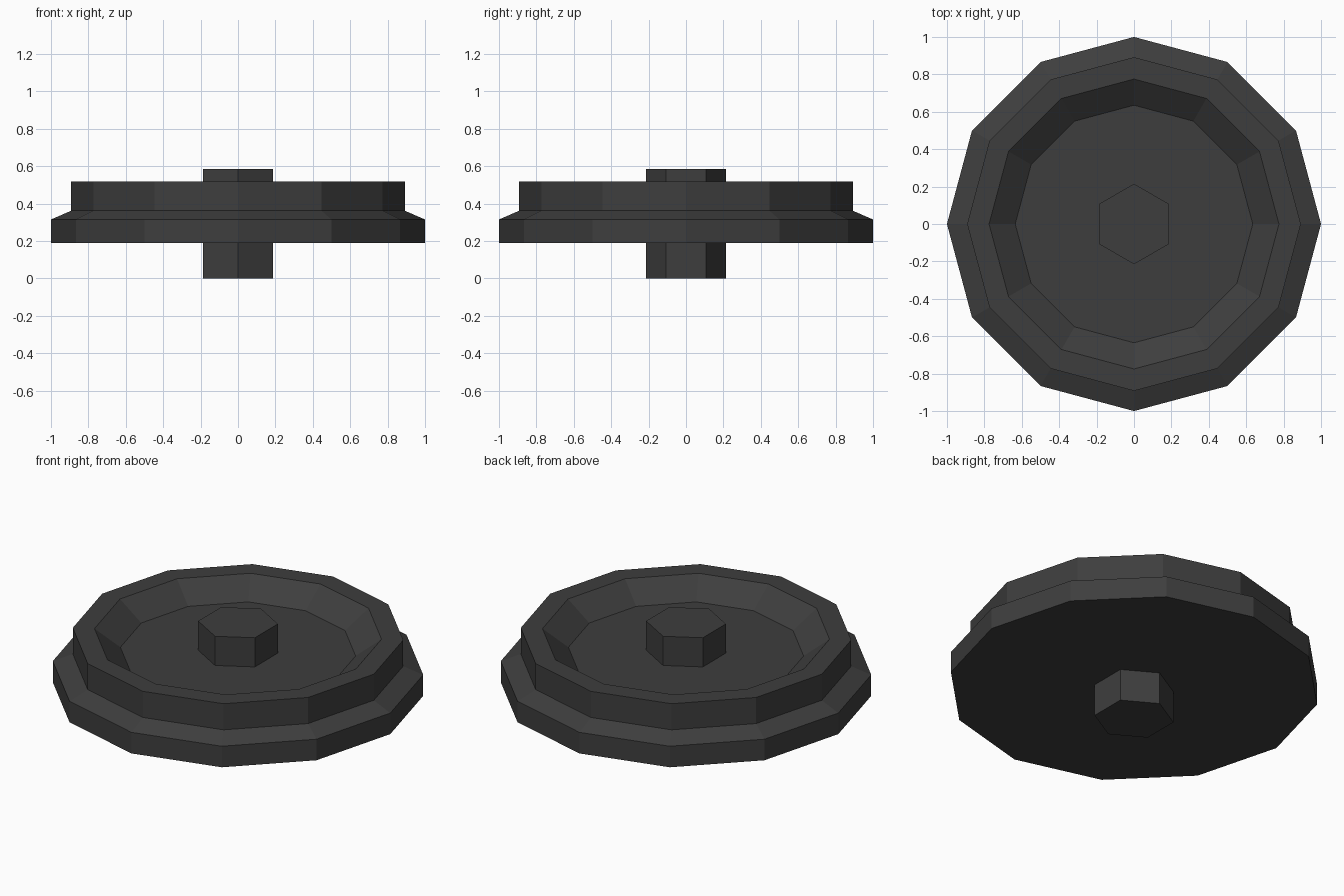
import bpy
import math

cube = bpy.data.objects.get("Cube")
if cube:
    bpy.data.objects.remove(cube, do_unlink=True)

mat = bpy.data.materials.new("dark_grey")
mat.use_nodes = True
grey = (0.048, 0.048, 0.048, 1)
mat.diffuse_color = grey
mat.node_tree.nodes["Principled BSDF"].inputs["Base Color"].default_value = grey


def lathe(name, profile, sides, start):
    """Revolve (radius, z) points into a faceted solid with capped ends."""
    verts, faces = [], []
    for r, z in profile:
        for i in range(sides):
            a = start + math.tau * i / sides
            verts.append((r * math.cos(a), r * math.sin(a), z))
    for k in range(len(profile) - 1):
        for i in range(sides):
            j = (i + 1) % sides
            a, b = k * sides, (k + 1) * sides
            faces.append((a + i, a + j, b + j, b + i))
    faces.append(tuple(reversed(range(sides))))
    faces.append(tuple(range(len(verts) - sides, len(verts))))
    mesh = bpy.data.meshes.new(name)
    mesh.from_pydata(verts, [], faces)
    mesh.materials.append(mat)
    obj = bpy.data.objects.new(name, mesh)
    bpy.context.collection.objects.link(obj)
    return obj


# Twelve-sided stepped wheel with a sloped recess in its top
lathe("wheel", [(1, 0.19), (1, 0.315), (0.892, 0.362), (0.892, 0.517),
                (0.775, 0.517), (0.635, 0.412)], 12, 0)

# Hexagonal axle through the centre
lathe("axle", [(0.215, 0), (0.215, 0.585)], 6, math.pi / 2)
